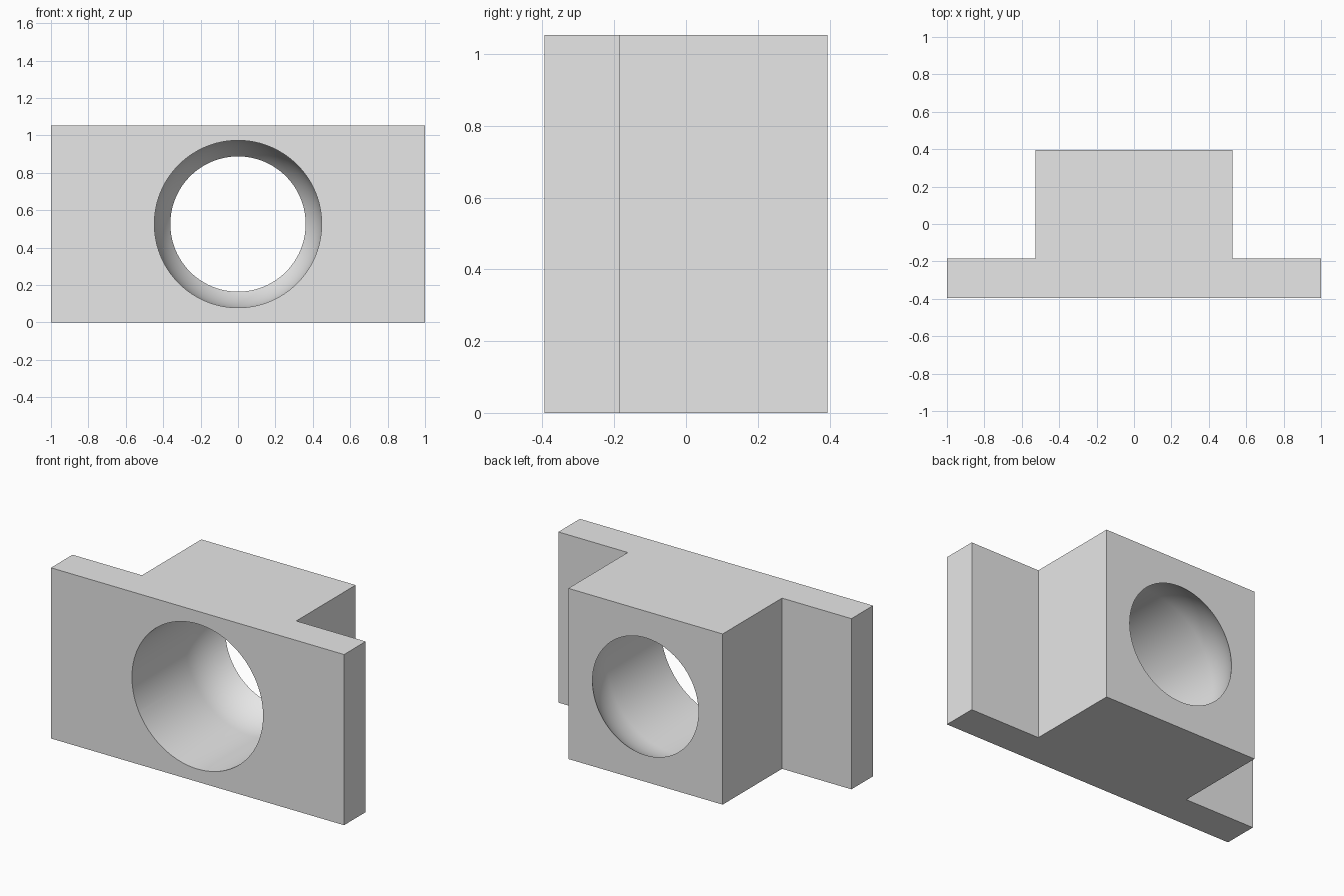
import bpy, bmesh, math

if "Cube" in bpy.data.objects:
    bpy.data.objects.remove(bpy.data.objects["Cube"])

# Main dimensions
U = 1 / 19
HALF_W, HALF_B = 1.0, 10 * U          # flange and block half widths
HEIGHT = 20 * U
FRONT, STEP, BACK = -7.5 * U, -3.5 * U, 7.5 * U
BORE_R, SEAT_Y = 8.5 * U, 2.5 * U     # bore radius, centre of rounded seat
SEGMENTS = 96

grey = bpy.data.materials.new("light_grey")
grey.diffuse_color = (0.8, 0.8, 0.8, 1)
grey.use_nodes = True
grey.node_tree.nodes["Principled BSDF"].inputs["Base Color"].default_value = grey.diffuse_color


def make_object(name, bm):
    bmesh.ops.recalc_face_normals(bm, faces=bm.faces)
    mesh = bpy.data.meshes.new(name)
    bm.to_mesh(mesh)
    bm.free()
    mesh.materials.append(grey)
    obj = bpy.data.objects.new(name, mesh)
    bpy.context.collection.objects.link(obj)
    return obj


# Flanged block: T-shaped plan extruded upwards
plan = [(-HALF_W, FRONT), (HALF_W, FRONT), (HALF_W, STEP), (HALF_B, STEP),
        (HALF_B, BACK), (-HALF_B, BACK), (-HALF_B, STEP), (-HALF_W, STEP)]
bm = bmesh.new()
base = bm.faces.new([bm.verts.new((x, y, 0)) for x, y in plan])
top = bmesh.ops.extrude_face_region(bm, geom=[base])["geom"]
bmesh.ops.translate(bm, vec=(0, 0, HEIGHT),
                    verts=[v for v in top if isinstance(v, bmesh.types.BMVert)])
block = make_object("flanged_block", bm)

# Bore cutter: straight cylinder narrowing into a spherical seat at the back
profile = [(FRONT - 0.1, BORE_R)]
end = math.asin((BACK + 0.03 - SEAT_Y) / BORE_R)
for i in range(17):
    a = end * i / 16
    profile.append((SEAT_Y + BORE_R * math.sin(a), BORE_R * math.cos(a)))
bm = bmesh.new()
rings = []
for y, r in profile:
    angles = [2 * math.pi * k / SEGMENTS for k in range(SEGMENTS)]
    rings.append([bm.verts.new((r * math.cos(a), y, HEIGHT / 2 + r * math.sin(a)))
                  for a in angles])
for lower, upper in zip(rings, rings[1:]):
    for k in range(SEGMENTS):
        n = (k + 1) % SEGMENTS
        bm.faces.new((lower[k], lower[n], upper[n], upper[k]))
bm.faces.new(rings[0])
bm.faces.new(rings[-1])
cutter = make_object("bore_cutter", bm)

# Cut the bore, then drop the cutter
cut = block.modifiers.new("bore", "BOOLEAN")
cut.operation = "DIFFERENCE"
cut.solver = "EXACT"
cut.object = cutter
bpy.context.view_layer.objects.active = block
block.select_set(True)
bpy.ops.object.modifier_apply(modifier=cut.name)
bpy.data.objects.remove(cutter, do_unlink=True)
bpy.ops.object.shade_smooth_by_angle(angle=math.radians(30))
